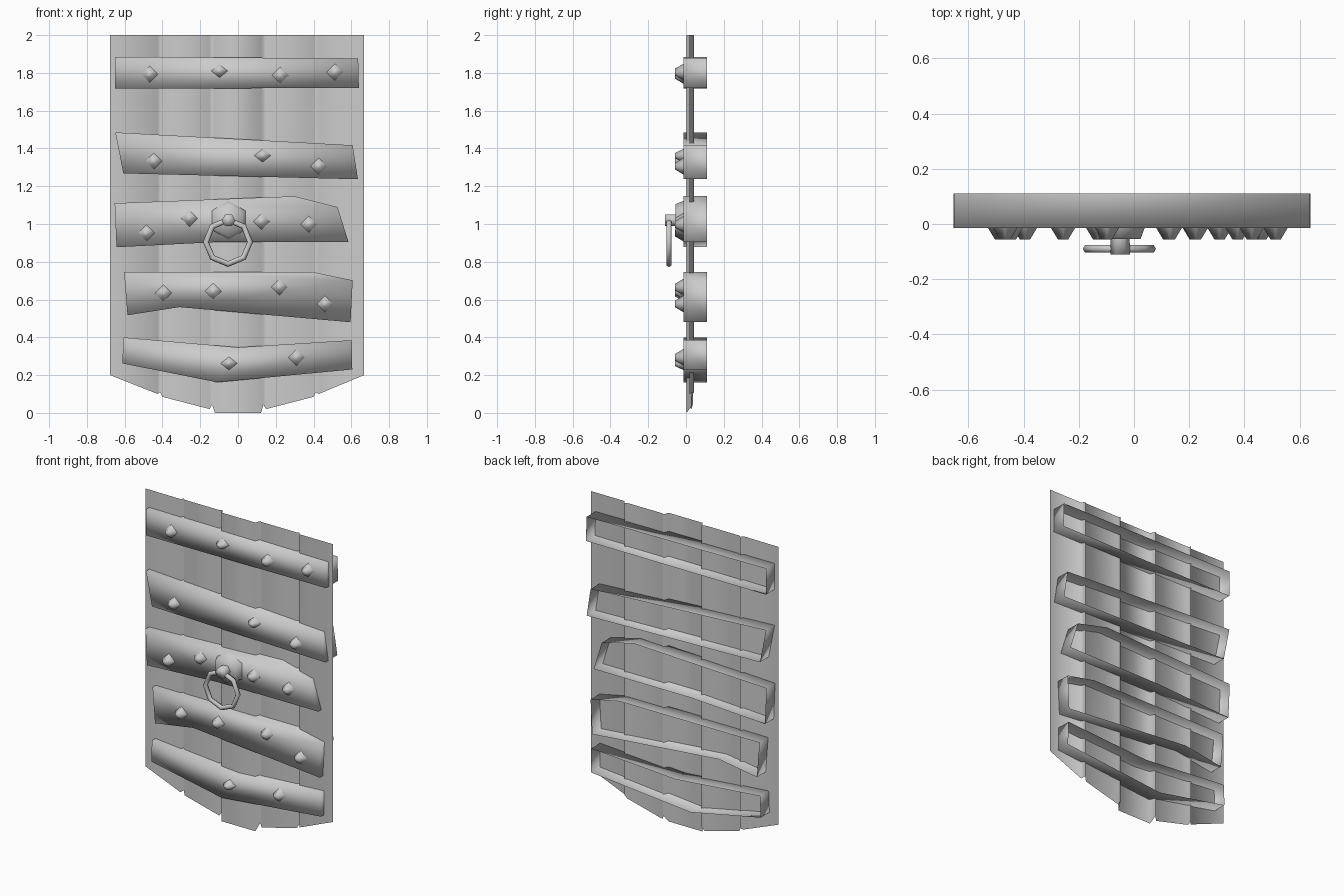
import bpy, bmesh, math
from mathutils import Matrix


def make(name, verts, faces):
    me = bpy.data.meshes.new(name)
    me.from_pydata(verts, [], faces)
    me.polygons.foreach_set("use_smooth", [True] * len(me.polygons))
    ob = bpy.data.objects.new(name, me)
    bpy.context.collection.objects.link(ob)
    return ob


def frustum(name, x, z, y0, y1, r0, r1, n, start, sz=1.0):
    """n-sided tapered knob pointing to -y, open at its base"""
    v = []
    for y, r in ((y0, r0), (y1, r1)):
        for i in range(n):
            a = start + 2 * math.pi * i / n
            v.append((x + r * math.cos(a), y, z + r * sz * math.sin(a)))
    f = [(i, (i + 1) % n, n + (i + 1) % n, n + i) for i in range(n)]
    f.append(tuple(range(n, 2 * n)))
    return make(name, v, f)


# plank panel: one thin sheet with folded grooves (x, y, bottom z)
profile = [(-0.678, 0.021, 0.20),
           (-0.425, 0.018, 0.10), (-0.413, 0.036, 0.11), (-0.40, 0.024, 0.085),
           (-0.15, 0.024, 0.02), (-0.138, 0.036, 0.045), (-0.122, 0.003, 0.0),
           (0.122, 0.003, 0.0), (0.135, 0.036, 0.045), (0.148, 0.03, 0.02),
           (0.40, 0.03, 0.085), (0.413, 0.042, 0.11), (0.427, 0.018, 0.10),
           (0.668, 0.018, 0.20)]
n = len(profile)
verts = [(x, y, z) for x, y, z in profile] + [(x, y, 2.0) for x, y, z in profile]
make("plank_panel", verts, [(i, i + 1, n + i + 1, n + i) for i in range(n - 1)])

# iron straps: front face with walls running back, open behind
straps = [
    [(-0.65, 1.885), (0.636, 1.877), (0.64, 1.72), (-0.65, 1.717)],
    [(-0.65, 1.485), (0.607, 1.417), (0.635, 1.237), (-0.607, 1.268)],
    [(-0.653, 1.11), (0.30, 1.147), (0.527, 1.09), (0.585, 0.905),
     (-0.10, 0.905), (-0.643, 0.877)],
    [(-0.603, 0.745), (0.40, 0.745), (0.607, 0.702), (0.596, 0.48),
     (-0.31, 0.56), (-0.585, 0.517)],
    [(-0.607, 0.40), (0.0, 0.347), (0.602, 0.385), (0.605, 0.23),
     (-0.11, 0.162), (-0.612, 0.262)],
]
for k, pts in enumerate(straps):
    pts = pts[::-1]
    m = len(pts)
    v = [(x, -0.014, z) for x, z in pts] + [(x, 0.11, z) for x, z in pts]
    f = [tuple(range(m))]
    f += [((i + 1) % m, i, m + i, m + (i + 1) % m) for i in range(m)]
    make(f"strap_{k + 1}", v, f)

# studs (x, z, height scale)
studs = [(-0.467, 1.793, 1), (-0.098, 1.81, .8), (0.224, 1.787, 1), (0.513, 1.804, 1),
         (-0.446, 1.332, 1), (0.13, 1.362, .8), (0.427, 1.306, 1),
         (-0.485, 0.952, 1), (-0.257, 1.03, 1), (0.124, 1.014, 1), (0.375, 0.998, 1),
         (-0.395, 0.634, 1), (-0.13, 0.644, 1), (0.22, 0.666, 1), (0.461, 0.577, 1),
         (-0.048, 0.262, .8), (0.31, 0.294, 1)]
for k, (x, z, s) in enumerate(studs):
    frustum(f"stud_{k + 1}", x, z, -0.012, -0.057, 0.045, 0.018, 4, 0, s)

# handle: hexagonal boss, peg and hanging ring
hx, hz = -0.05, 1.02
frustum("handle_boss", hx, hz, -0.012, -0.055, 0.103, 0.085, 6, math.pi / 6)
frustum("handle_peg", hx, hz, -0.05, -0.11, 0.034, 0.036, 6, 0)

N, M, R, r = 8, 6, 0.117, 0.0155
verts, faces = [], []
for i in range(N):
    a = 2 * math.pi * i / N
    for j in range(M):
        b = 2 * math.pi * j / M
        q = R + r * math.cos(b)
        verts.append((hx - 0.003 + q * math.cos(a), -0.09 + r * math.sin(b),
                      0.905 + q * math.sin(a)))
        i2, j2 = (i + 1) % N, (j + 1) % M
        faces.append((i * M + j, i2 * M + j, i2 * M + j2, i * M + j2))
ring = make("handle_ring", verts, faces)
bm = bmesh.new()
bm.from_mesh(ring.data)
bmesh.ops.recalc_face_normals(bm, faces=bm.faces)
bm.to_mesh(ring.data)
bm.free()
